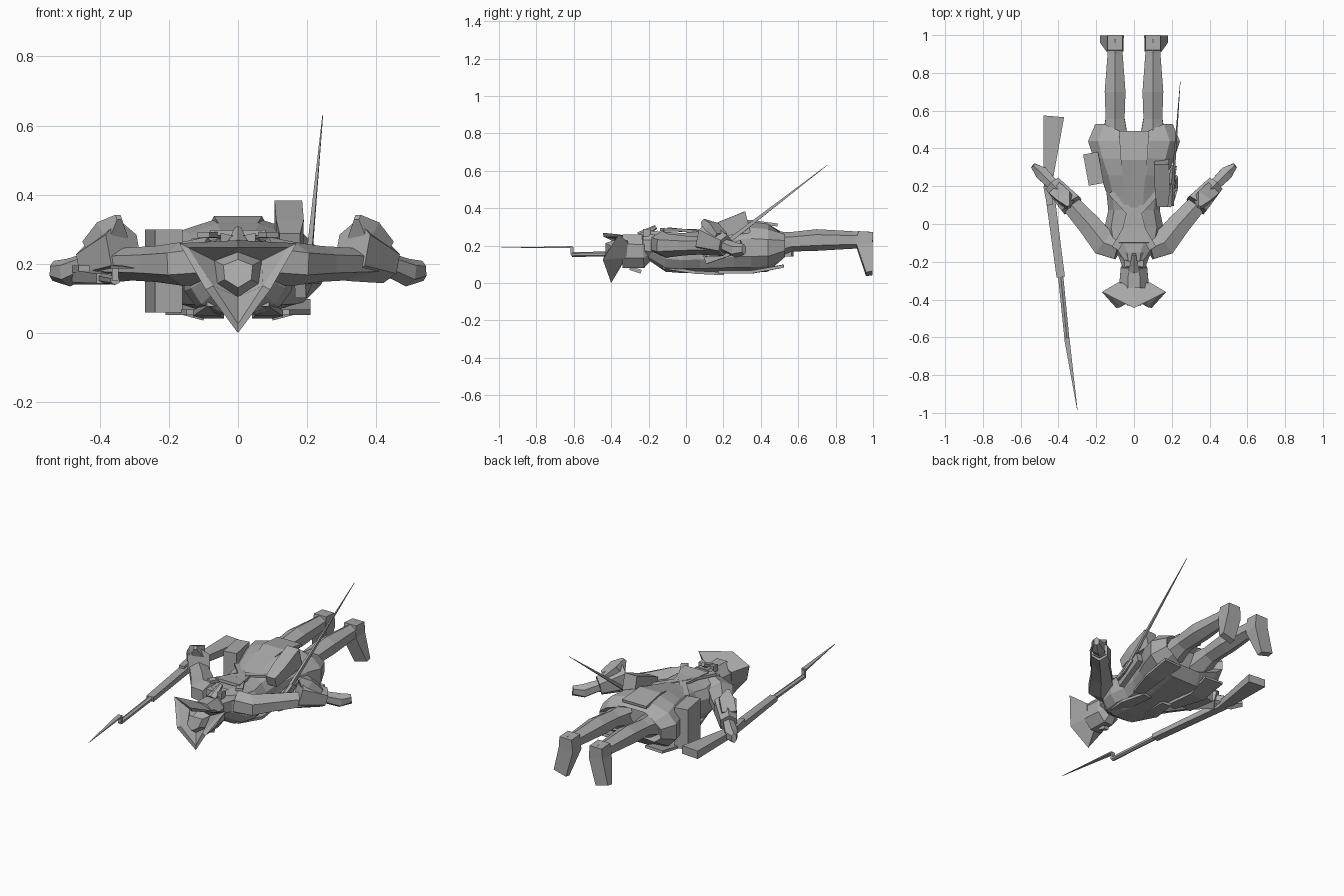
import bpy, bmesh, math
from mathutils import Vector

cube = bpy.data.objects.get("Cube")
if cube:
    bpy.data.objects.remove(cube, do_unlink=True)

grey = bpy.data.materials.new("plain grey")
grey.use_nodes = True
grey.diffuse_color = (.4, .4, .4, 1)
shader = grey.node_tree.nodes["Principled BSDF"]
shader.inputs["Base Color"].default_value = grey.diffuse_color


def skin(name, rings, mirror=False):
    """Join closed rings of points with flat faces and cap both ends."""
    bm = bmesh.new()
    rows = [[bm.verts.new(point) for point in ring] for ring in rings]
    for near, far in zip(rows, rows[1:]):
        for i in range(len(near)):
            bm.faces.new((near[i - 1], near[i], far[i], far[i - 1]))
    bm.faces.new(rows[0])
    bm.faces.new(reversed(rows[-1]))
    bmesh.ops.recalc_face_normals(bm, faces=bm.faces)
    mesh = bpy.data.meshes.new(name)
    bm.to_mesh(mesh)
    bm.free()
    mesh.materials.append(grey)
    part = bpy.data.objects.new(name, mesh)
    bpy.context.collection.objects.link(part)
    if mirror:
        part.modifiers.new("Mirror", "MIRROR")


def loft(name, path, widths, heights, sides=4, mirror=False, up=(0, 0, 1)):
    """Sweep a regular section along a path with changing half sizes."""
    path = [Vector(point) for point in path]
    reach = 1 / math.cos(math.pi / sides)
    rings = []
    for k, (centre, width, height) in enumerate(zip(path, widths, heights)):
        ahead = path[min(k + 1, len(path) - 1)] - path[max(k - 1, 0)]
        across = ahead.cross(Vector(up)).normalized() * width * reach
        above = Vector(up) - Vector(up).project(ahead)
        above = above.normalized() * height * reach
        angles = [math.tau * (i + .5) / sides for i in range(sides)]
        rings.append([centre + across * math.cos(a) + above * math.sin(a)
                      for a in angles])
    skin(name, rings, mirror)


def plate(name, path, widths, mirror=False):
    """A flat strip of cloth or leather following a path."""
    loft(name, path, widths, [.008] * len(path), mirror=mirror)


def bluntness(value):
    """Push a circle coordinate outward for a boxier section."""
    return math.copysign(abs(value) ** .8, value)


# Coat: shoulders, waist and wide skirt, with the hem folded inward
coat_widths = (.06, .14, .16, .14, .15, .18, .22, .25, .21)


def coat_ring(along, width, y, squash=1):
    rounding = abs(2 * along - 1) ** 8
    chest = .05 + .07 * rounding
    back = .3 - .03 * math.sin(math.tau * along) - .02 * rounding
    middle, depth = (back + chest) / 2, (back - chest) / 2 * squash
    ring = []
    for i in range(12):
        angle = math.tau * (i + .5) / 12
        x = width * bluntness(math.cos(angle))
        z = middle + depth * bluntness(math.sin(angle))
        notch = .04 if along == 1 and abs(x) < width / 2 else 0
        ring.append((x, y - notch, z))
    return ring


last = len(coat_widths) - 1
coat = [coat_ring(i / last, width, -.2 + .73 * i / last)
        for i, width in enumerate(coat_widths)]
coat.append(coat_ring(1, .16, .48, squash=.7))
skin("coat", coat)

# Collar, head, nose and tied hair
loft("collar", [(0, -.15, .2), (0, -.23, .2)], (.09, .06), (.08, .07), sides=8)
loft("head", [(0, -.19, .18), (0, -.23, .17), (0, -.34, .17)],
     (.04, .07, .08), (.05, .09, .09), sides=8)
loft("nose", [(0, -.24, .06), (0, -.3, .08)], (.014, .007), (.01, .01))
loft("hair_tail", [(0, -.25, .25), (0, -.16, .3)], (.03, .01), (.02, .01), sides=6)
loft("hair_bow", [(-.05, -.21, .27), (0, -.21, .27), (.05, -.21, .27)],
     (.02, .006, .02), (.02, .008, .02))

# Three cornered hat: brim corners and raised flap middles, then the crown
corners = [Vector(p) for p in ((0, -.4, 0), (.17, -.36, .26), (-.17, -.36, .26))]


def hat_ring(corner_reach, flap_reach, flap_y, corner_shift=0):
    ring = []
    axis = Vector((0, 0, .175))
    for i, corner in enumerate(corners):
        flap = (corner + corners[i - 1]) / 2
        for point, reach, y in ((flap, flap_reach, flap_y),
                                (corner, corner_reach, corner.y + corner_shift)):
            place = axis.lerp(point, reach)
            place.y = y
            ring.append(place)
    return ring


skin("hat", [hat_ring(.5, .9, -.32, .05), hat_ring(1, 1.1, -.445),
             hat_ring(.85, .85, -.44), hat_ring(.4, .7, -.37),
             hat_ring(.25, .45, -.43, -.04)])

# Arms from shoulder to fingertips, with flared cuffs
chest_side = Vector((.08, -.13, .21))
shoulder = Vector((.16, -.1, .2))
elbow = Vector((.24, 0, .2))
cuff_start = Vector((.33, .1, .24))
wrist = Vector((.43, .21, .2))
knuckles = Vector((.49, .27, .175))
fingertips = Vector((.535, .31, .18))
loft("arm", [chest_side, shoulder, elbow, wrist],
     (.06, .07, .06, .04), (.06, .055, .045, .035), sides=6, mirror=True)
loft("cuff", [cuff_start, wrist], (.06, .045), (.08, .05), sides=6, mirror=True)
loft("cuff_flap", [(.345, .09, .335), (.36, .13, .29), (.41, .18, .24)],
     (.008, .04, .04), (.01, .04, .03), mirror=True)
loft("hand", [wrist, knuckles, fingertips],
     (.03, .035, .014), (.03, .035, .025), sides=6, mirror=True)

# Legs and feet, toes turned slightly out
loft("leg", [(.1, .44, .2), (.1, .56, .22), (.1, .7, .23), (.1, .9, .23), (.1, .98, .23)],
     (.07, .05, .055, .04, .04), (.07, .045, .05, .04, .04), sides=6, mirror=True)
loft("foot", [(.1, .96, .275), (.1, .955, .2), (.14, .98, .05)],
     (.04, .046, .042), (.04, .043, .018), mirror=True, up=(0, 1, 0))

# Lapels and turned back skirts on the chest, seam panel on the back
plate("lapel", [(.06, -.12, .085), (.09, .05, .057), (.07, .2, .05)],
      (.03, .04, .03), mirror=True)
plate("skirt_fold", [(.12, .18, .06), (.16, .36, .06), (.15, .52, .09)],
      (.03, .05, .06), mirror=True)
plate("back_panel", [(0, -.1, .29), (0, .1, .27), (0, .34, .33), (0, .49, .31)],
      (.08, .03, .07, .08))

# Crossed straps, belt pouch and side bag
plate("shoulder_strap", [(.1, -.13, .285), (0, .04, .28), (-.12, .17, .265)],
      (.02, .02, .02), mirror=True)
loft("pouch", [(.15, .1, .26), (.15, .19, .29), (.145, .33, .325)],
     (.03, .04, .04), (.03, .04, .06))
loft("side_bag", [(-.2, .21, .18), (-.23, .375, .18)], (.04, .04), (.12, .12))

# Sword, its hilt and scabbard
pommel = Vector((.2, .1, .15))
hilt = Vector((.205, .21, .21))
point = Vector((.245, .755, .63))
loft("sword_blade", [hilt, point], (.008, .001), (.012, .001))
loft("sword_grip", [pommel, hilt], (.012, .012), (.012, .012), sides=6)
plate("sword_guard", [hilt, (.225, .25, .2), (.225, .18, .15), pommel], [.006] * 4)
loft("scabbard", [(.18, .1, .13), (.21, .3, .2)], (.016, .016), (.03, .03))

# Long gun from butt to muzzle, then the offset bayonet
butt = Vector((-.425, .57, .165))
grip = Vector((-.455, .23, .165))
stock_end = Vector((-.388, -.28, .158))
muzzle = Vector((-.355, -.61, .152))
loft("gun_stock", [butt, grip, stock_end], (.055, .025, .022), (.024, .018, .014))
loft("gun_lock", [(-.46, .2, .185), (-.445, .1, .185)], (.02, .016), (.01, .01))
loft("gun_barrel", [stock_end, muzzle], (.014, .013), (.012, .011), sides=6)
socket_top = muzzle + Vector((0, 0, .04))
loft("bayonet_socket", [muzzle, socket_top], (.01, .01), (.008, .008), up=(0, 1, 0))
loft("bayonet", [socket_top, (-.3, -.985, .188)], (.014, .001), (.005, .001))
